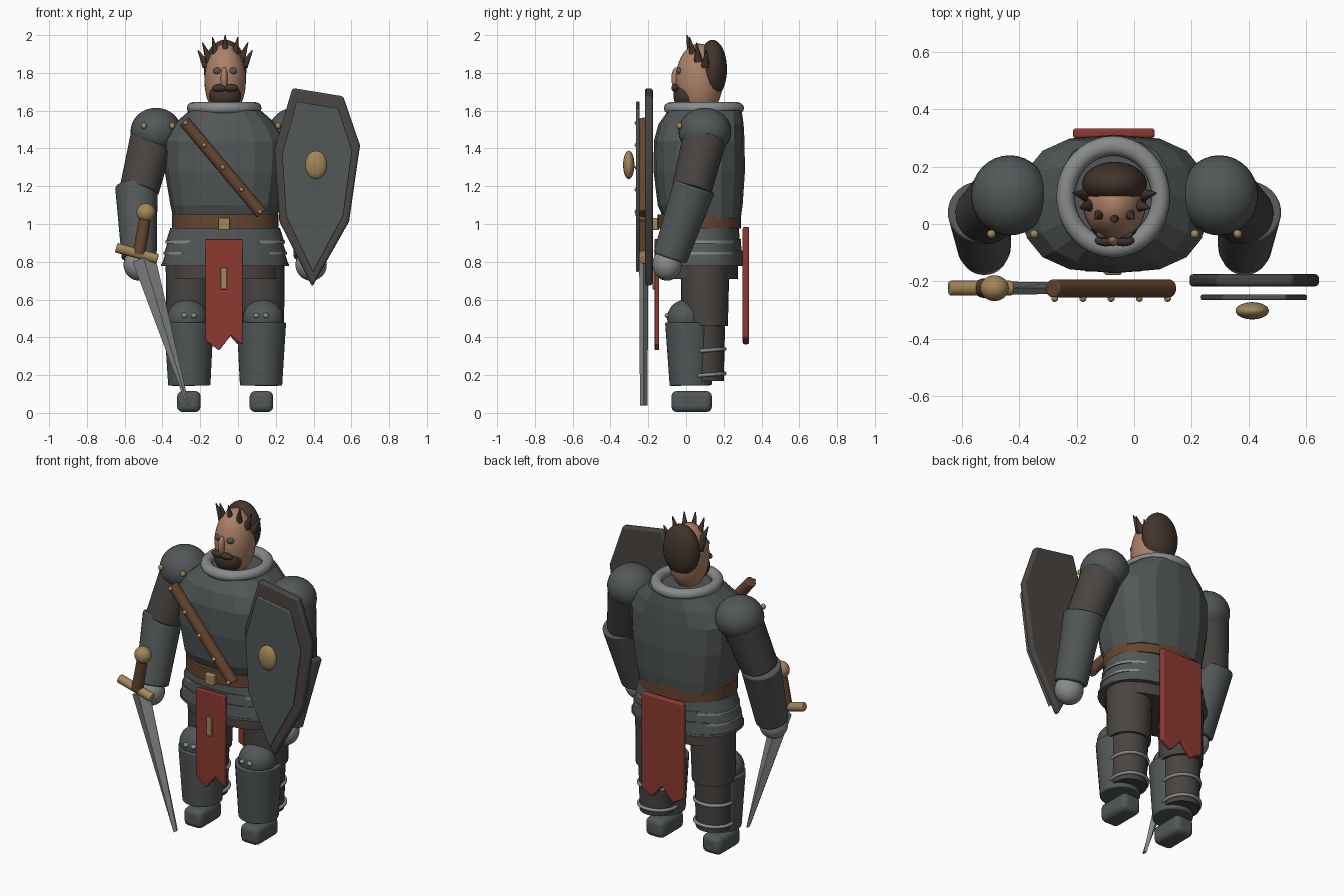
import bpy, bmesh, math
from mathutils import Vector, Matrix

if "Cube" in bpy.data.objects:
    bpy.data.objects.remove(bpy.data.objects["Cube"])

C = -0.068  # body centre line


def material(name, rgb):
    m = bpy.data.materials.new(name)
    m.diffuse_color = (*rgb, 1)
    m.use_nodes = True
    m.node_tree.nodes["Principled BSDF"].inputs["Base Color"].default_value = m.diffuse_color
    return m


STEEL = material("dark_steel", (0.085, 0.095, 0.095))
BRIGHT = material("bright_steel", (0.25, 0.26, 0.26))
CLOTH = material("dark_padding", (0.065, 0.058, 0.053))
LEATHER = material("leather", (0.13, 0.06, 0.03))
BRONZE = material("bronze", (0.36, 0.24, 0.10))
RED = material("red_cloth", (0.27, 0.04, 0.03))
SKIN = material("skin", (0.42, 0.22, 0.14))
HAIR = material("hair", (0.055, 0.034, 0.025))


def finish(name, bm, mat, smooth=True, bevel=0):
    bmesh.ops.recalc_face_normals(bm, faces=bm.faces)
    me = bpy.data.meshes.new(name)
    bm.to_mesh(me)
    bm.free()
    ob = bpy.data.objects.new(name, me)
    bpy.context.collection.objects.link(ob)
    me.materials.append(mat)
    if bevel:
        b = ob.modifiers.new("bevel", 'BEVEL')
        b.width, b.segments = bevel, 3
    if smooth:
        bpy.context.view_layer.objects.active = ob
        ob.select_set(True)
        bpy.ops.object.shade_smooth_by_angle(angle=math.radians(35))
        ob.select_set(False)
    return ob


def ball(name, loc, r, mat):
    bm = bmesh.new()
    bmesh.ops.create_uvsphere(bm, u_segments=32, v_segments=18, radius=1,
                              matrix=Matrix.Translation(loc) @ Matrix.Diagonal((*r, 1)))
    return finish(name, bm, mat)


def rod(name, a, b, r1, r2, mat, bevel=0, sides=28):
    a, b = Vector(a), Vector(b)
    d = b - a
    bm = bmesh.new()
    bmesh.ops.create_cone(bm, cap_ends=True, segments=sides, radius1=r1, radius2=r2, depth=d.length,
                          matrix=Matrix.Translation((a + b) / 2) @ d.to_track_quat('Z', 'Y').to_matrix().to_4x4())
    return finish(name, bm, mat, bevel=bevel)


def box(name, loc, size, mat, bevel=0):
    bm = bmesh.new()
    bmesh.ops.create_cube(bm, size=1, matrix=Matrix.Translation(loc) @ Matrix.Diagonal((*size, 1)))
    return finish(name, bm, mat, bevel=bevel)


def slab(name, outline, y0, y1, mat, bevel=0):
    """Outline in x, z pushed from y0 to y1."""
    bm = bmesh.new()
    f = bm.faces.new([bm.verts.new((x, y0, z)) for x, z in outline])
    ext = bmesh.ops.extrude_face_region(bm, geom=[f])['geom']
    bmesh.ops.translate(bm, vec=(0, y1 - y0, 0), verts=[g for g in ext if isinstance(g, bmesh.types.BMVert)])
    return finish(name, bm, mat, bevel=bevel)


def loft(name, rows, mat, sides=32, power=2.0, smooth=True):
    """Rows of (z, x radius, y radius, y centre) as superellipses."""
    bm = bmesh.new()
    rings = []
    for z, rx, ry, cy in rows:
        ring = []
        for i in range(sides):
            a = 2 * math.pi * i / sides
            c, s = math.cos(a), math.sin(a)
            ring.append(bm.verts.new((C + rx * math.copysign(abs(c) ** (2 / power), c),
                                      cy + ry * math.copysign(abs(s) ** (2 / power), s), z)))
        rings.append(ring)
    for lo, hi in zip(rings, rings[1:]):
        for i in range(sides):
            j = (i + 1) % sides
            bm.faces.new((lo[i], lo[j], hi[j], hi[i]))
    bm.faces.new(rings[0])
    bm.faces.new(rings[-1])
    return finish(name, bm, mat, smooth)


def ring(name, loc, rx, ry, minor, mat, tilt=0):
    bpy.ops.mesh.primitive_torus_add(major_segments=40, minor_segments=12, location=loc,
                                     major_radius=1, minor_radius=minor / rx)
    ob = bpy.context.object
    ob.name = name
    ob.scale = (rx, ry, rx)
    ob.rotation_euler.x = tilt
    ob.data.materials.append(mat)
    bpy.ops.object.shade_smooth_by_angle(angle=math.radians(40))
    ob.select_set(False)


# head and face
ball("head", (C, 0.07, 1.76), (0.11, 0.125, 0.195), SKIN)
ball("back_hair", (C, 0.14, 1.82), (0.113, 0.077, 0.155), HAIR)
ball("beard", (C, 0.005, 1.68), (0.085, 0.072, 0.08), HAIR)
ball("nose", (C - 0.005, -0.05, 1.77), (0.019, 0.028, 0.06), SKIN)
for s in (-1, 1):
    ball("eye", (C + s * 0.04, -0.035, 1.81), (0.024, 0.017, 0.019), STEEL)
    ball("moustache", (C + s * 0.03, -0.058, 1.72), (0.04, 0.02, 0.02), HAIR)
for i in range(7):
    a = math.radians(-84 + 28 * i)
    tip = (C + 0.145 * math.sin(a), 0.12 - 0.115 * math.cos(a), 1.91 + 0.09 * math.cos(a))
    base = (C + 0.098 * math.sin(a), 0.11 - 0.08 * math.cos(a), 1.83 + 0.06 * math.cos(a))
    rod("hair_spike", base, tip, 0.024, 0.003, HAIR, sides=12)

# torso armour, collar and belt
loft("cuirass", [(1.03, 0.275, 0.205, 0.085), (1.1, 0.29, 0.225, 0.075), (1.28, 0.32, 0.242, 0.07),
                 (1.44, 0.325, 0.24, 0.07), (1.53, 0.27, 0.225, 0.08), (1.6, 0.19, 0.195, 0.1)],
     STEEL, sides=16, power=2.7, smooth=False)
loft("padded_body", [(0.76, 0.27, 0.19, 0.08), (1.05, 0.27, 0.195, 0.085), (1.42, 0.3, 0.2, 0.085),
                     (1.57, 0.22, 0.17, 0.1)], CLOTH)
ring("collar", (C - 0.005, 0.095, 1.613), 0.166, 0.178, 0.032, BRIGHT)
loft("belt", [(0.975, 0.282, 0.222, 0.07), (1.05, 0.282, 0.222, 0.07)], LEATHER, power=2.3)
box("belt_buckle", (C - 0.005, -0.16, 1.0), (0.06, 0.035, 0.065), BRONZE, 0.006)

# layered skirt
for i, (zt, zb, rt, rb) in enumerate([(0.98, 0.9, 0.29, 0.315), (0.92, 0.84, 0.3, 0.325), (0.86, 0.78, 0.312, 0.337)]):
    loft("skirt_band", [(zb, rb, rb - 0.11, 0.08), (zt, rt, rt - 0.09, 0.08)], STEEL, power=2.2)
    loft("skirt_trim", [(zb - 0.002, rb + 0.002, rb - 0.108, 0.08), (zb + 0.012, rb + 0.001, rb - 0.109, 0.08)],
         BRIGHT if i < 2 else STEEL, power=2.2)
loft("hips", [(0.71, 0.285, 0.19, 0.085), (0.8, 0.285, 0.19, 0.085)], CLOTH, power=2.6)

# arms and legs
for s in (-1, 1):
    def P(x, y, z):
        return (C + s * x, y, z)
    ball("shoulder_guard", P(0.366, 0.1, 1.49), (0.135, 0.14, 0.125), STEEL)
    for x in (0.28, 0.43):
        ball("shoulder_rivet", P(x, -0.035, 1.52), (0.015, 0.015, 0.017), BRONZE)
    rod("upper_arm", P(0.385, 0.1, 1.46), P(0.455, 0.03, 1.18), 0.117, 0.105, CLOTH, 0.01)
    rod("vambrace", P(0.47, 0.045, 1.2), P(0.455, -0.085, 0.82), 0.113, 0.093, STEEL, 0.01)
    ball("hand", P(0.455, -0.1, 0.785), (0.083, 0.078, 0.085), BRIGHT)
    rod("thigh", P(0.185, 0.1, 0.8), P(0.19, 0.1, 0.46), 0.13, 0.122, CLOTH)
    rod("calf", P(0.19, 0.1, 0.5), P(0.19, 0.1, 0.17), 0.108, 0.1, CLOTH)
    rod("greave", P(0.19, 0.025, 0.145), P(0.192, 0.02, 0.48), 0.112, 0.131, STEEL, 0.006)
    ball("knee_guard", P(0.2, 0.0, 0.5), (0.108, 0.1, 0.1), STEEL)
    for dx in (-0.025, 0.025):
        ball("knee_rivet", P(0.19 + dx, -0.097, 0.515), (0.016, 0.016, 0.014), BRIGHT)
    for z in (0.33, 0.2):
        ring("calf_strap", P(0.19, 0.1, z), 0.106, 0.106, 0.01, BRIGHT, 0.08)
    box("boot", P(0.192, 0.03, 0.06), (0.125, 0.215, 0.112), STEEL, 0.03)

# hanging cloths
slab("front_cloth", [(-0.172, 0.92), (0.024, 0.92), (0.024, 0.36), (-0.038, 0.41), (-0.1, 0.33), (-0.172, 0.385)],
     -0.166, -0.142, RED, 0.005)
box("cloth_plate", (-0.075, -0.17, 0.712), (0.034, 0.015, 0.115), BRONZE, 0.004)
slab("back_cloth", [(-0.213, 0.985), (0.072, 0.985), (0.072, 0.4), (0.0, 0.36), (-0.07, 0.44), (-0.14, 0.36),
                    (-0.213, 0.4)], 0.3, 0.334, RED, 0.01)

# chest strap with studs
top, low = Vector((-0.285, -0.225, 1.545)), Vector((0.125, -0.225, 1.055))
rod("chest_strap", top, low, 0.032, 0.032, LEATHER, 0.006)
for i in range(5):
    p = top.lerp(low, 0.02 + 0.24 * i)
    ball("strap_stud", (p.x, -0.26, p.z), (0.012, 0.012, 0.012), BRONZE)

# shield
edge = [(0.288, 1.72), (0.557, 1.676), (0.646, 1.416), (0.588, 1.013), (0.393, 0.668), (0.219, 1.013), (0.193, 1.395)]
slab("shield_rim", edge, -0.218, -0.175, CLOTH, 0.014)
slab("shield_face", [(0.415 + (x - 0.415) * 0.82, 1.215 + (z - 1.215) * 0.86) for x, z in edge],
     -0.265, -0.247, STEEL, 0.005)
ball("shield_boss", (0.413, -0.303, 1.313), (0.058, 0.03, 0.075), BRONZE)

# sword: diamond-section blade narrowing to the tip
bm = bmesh.new()
start, end = Vector((-0.5, -0.224, 0.82)), Vector((-0.265, -0.224, 0.04))
side = Vector((0.957, 0, 0.29))
ends = []
for p, w, t in ((start, 0.062, 0.024), (end, 0.007, 0.02)):
    ends.append([bm.verts.new(p + v) for v in (side * w, Vector((0, t, 0)), -side * w, Vector((0, -t, 0)))])
for i in range(4):
    j = (i + 1) % 4
    bm.faces.new((ends[0][i], ends[0][j], ends[1][j], ends[1][i]))
for e in ends:
    bm.faces.new(e)
finish("sword_blade", bm, BRIGHT, smooth=False)
rod("sword_guard", (-0.645, -0.224, 0.875), (-0.425, -0.224, 0.815), 0.026, 0.026, BRONZE, 0.006)
rod("sword_grip", (-0.525, -0.224, 0.84), (-0.49, -0.224, 1.04), 0.034, 0.03, LEATHER)
ball("sword_pommel", (-0.487, -0.224, 1.06), (0.05, 0.045, 0.05), BRONZE)
